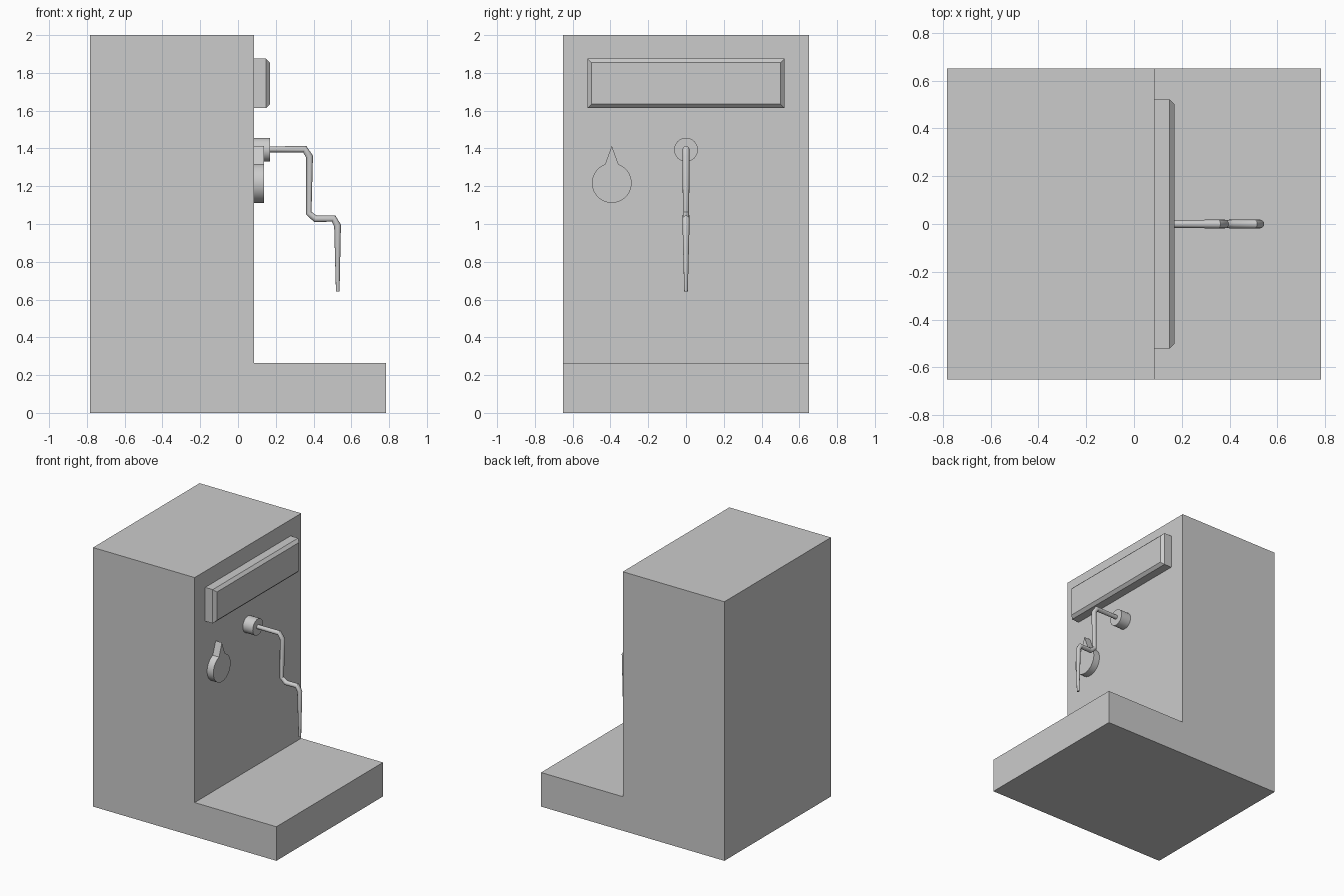
import bpy, bmesh, math
from mathutils import Vector

cube = bpy.data.objects.get("Cube")
if cube:
    bpy.data.objects.remove(cube, do_unlink=True)

grey = bpy.data.materials.new("plain_grey")
grey.use_nodes = True
colour = (0.6, 0.6, 0.6, 1)
grey.diffuse_color = colour
grey.node_tree.nodes["Principled BSDF"].inputs["Base Color"].default_value = colour

WALL = 0.085      # x of the upright working face
HALF_WIDTH = 0.65


def add_object(name, data):
    obj = bpy.data.objects.new(name, data)
    bpy.context.collection.objects.link(obj)
    data.materials.append(grey)
    return obj


def smooth(obj):
    bpy.ops.object.select_all(action="DESELECT")
    obj.select_set(True)
    bpy.context.view_layer.objects.active = obj
    bpy.ops.object.shade_smooth_by_angle(angle=math.radians(40))


def extrude(name, points, direction):
    """Solid made by pushing a closed outline along a direction."""
    bm = bmesh.new()
    face = bm.faces.new([bm.verts.new(p) for p in points])
    pushed = bmesh.ops.extrude_face_region(bm, geom=[face])["geom"]
    verts = [g for g in pushed if isinstance(g, bmesh.types.BMVert)]
    bmesh.ops.translate(bm, verts=verts, vec=Vector(direction))
    bmesh.ops.recalc_face_normals(bm, faces=bm.faces)
    mesh = bpy.data.meshes.new(name)
    bm.to_mesh(mesh)
    bm.free()
    return add_object(name, mesh)


def arc(y, z, radius, start, end, steps):
    """Points on the wall, with angles measured clockwise from straight up."""
    angles = [math.radians(start + (end - start) * i / steps) for i in range(steps + 1)]
    return [(WALL, y + radius * math.sin(a), z + radius * math.cos(a)) for a in angles]


# Body: tall housing and drip base in one L-shaped block
outline = [(-0.783, 0), (0.783, 0), (0.783, 0.263), (WALL, 0.263), (WALL, 2), (-0.783, 2)]
extrude("body", [(x, -HALF_WIDTH, z) for x, z in outline], (0, 2 * HALF_WIDTH, 0))

# Raised panel with a chamfered front
panel = extrude("top_panel", [(WALL, y, z) for y, z in
                [(-0.521, 1.614), (0.521, 1.614), (0.521, 1.875), (-0.521, 1.875)]], (0.085, 0, 0))
bm = bmesh.new()
bm.from_mesh(panel.data)
front_edges = [e for e in bm.edges if all(v.co.x > WALL + 0.05 for v in e.verts)]
bmesh.ops.bevel(bm, geom=front_edges, offset=0.021, segments=1, affect="EDGES")
bm.to_mesh(panel.data)
bm.free()

# Pointed dial
dial_y, dial_z = -0.393, 1.217
dial = arc(dial_y, dial_z, 0.105, 20, 340, 48) + [(WALL, dial_y, 1.414)]
smooth(extrude("pointer_dial", dial, (0.053, 0, 0)))

# Round socket for the pipe
smooth(extrude("pipe_socket", arc(0, 1.393, 0.063, 0, 348.75, 31), (0.085, 0, 0)))

# Cranked pipe, tapering to its tip: x, z, radius
path = [(0.15, 1.395, 0.016), (0.353, 1.396, 0.0185), (0.379, 1.357, 0.0185),
        (0.374, 1.058, 0.0165), (0.411, 1.027, 0.0185), (0.506, 1.029, 0.0185),
        (0.527, 0.992, 0.0185), (0.528, 0.642, 0.0095)]
curve = bpy.data.curves.new("steam_pipe", "CURVE")
curve.dimensions = "3D"
curve.bevel_depth = 1
curve.bevel_resolution = 4
curve.use_fill_caps = True
spline = curve.splines.new("POLY")
spline.points.add(len(path) - 1)
for point, (x, z, radius) in zip(spline.points, path):
    point.co = (x, 0, z, 1)
    point.radius = radius
pipe = add_object("steam_pipe", curve)
bpy.ops.object.select_all(action="DESELECT")
pipe.select_set(True)
bpy.context.view_layer.objects.active = pipe
bpy.ops.object.convert(target="MESH")
smooth(bpy.context.view_layer.objects.active)
